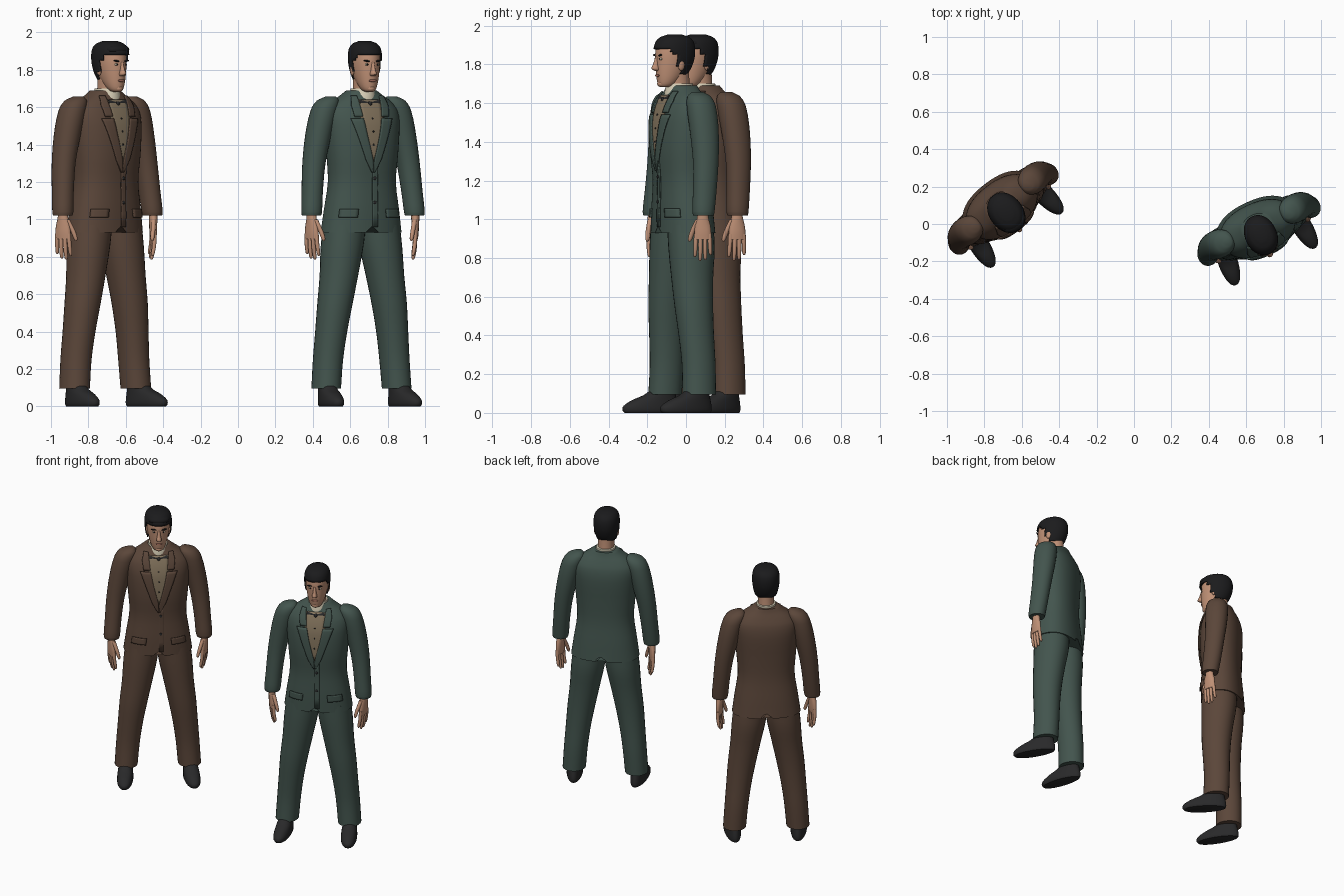
import bpy, bmesh, math
from mathutils import Matrix, Vector

if "Cube" in bpy.data.objects:
    bpy.data.objects.remove(bpy.data.objects["Cube"])

# ---------- materials ----------
def mat(name, r, g, b):
    m = bpy.data.materials.new(name)
    m.diffuse_color = (r, g, b, 1)
    m.use_nodes = True
    m.node_tree.nodes["Principled BSDF"].inputs["Base Color"].default_value = m.diffuse_color
    return m

BROWN = mat("brown cloth", .105, .062, .042)
GREEN = mat("green cloth", .056, .090, .076)
SKIN = mat("skin", .52, .28, .18)
HAIR = mat("black hair", .011, .011, .012)
SHOE = mat("black leather", .022, .022, .023)
CREAM = mat("cream collar", .68, .62, .47)
TAN = mat("tan shirt", .23, .175, .11)
LIPS = mat("lips", .36, .15, .105)

FIG = {}   # current figure: prefix, place, turn

# ---------- helpers ----------
def sample(S, z):
    """Smooth interpolation of sections (z, cx, cy, a, b)."""
    z = min(max(z, S[0][0]), S[-1][0])
    i = 0
    while i < len(S) - 2 and z > S[i + 1][0]:
        i += 1
    h = S[i + 1][0] - S[i][0]
    t = (z - S[i][0]) / h

    def slope(j, c):
        p, q = S[max(j - 1, 0)], S[min(j + 1, len(S) - 1)]
        return (q[c] - p[c]) / (q[0] - p[0])
    return [(2*t**3 - 3*t*t + 1) * S[i][c] + (t**3 - 2*t*t + t) * h * slope(i, c)
            + (3*t*t - 2*t**3) * S[i + 1][c] + (t**3 - t*t) * h * slope(i + 1, c)
            for c in (1, 2, 3, 4)]

def loft(S, n=24, e=2.0, sub=3):
    """Skin over horizontal superellipse sections."""
    bm = bmesh.new()
    zs = [S[i][0] + (S[i + 1][0] - S[i][0]) * k / sub
          for i in range(len(S) - 1) for k in range(sub)] + [S[-1][0]]
    rings = []
    for z in zs:
        cx, cy, a, b = sample(S, z)
        a, b = max(a, .002), max(b, .002)
        ring = []
        for i in range(n):
            c, s = math.cos(2*math.pi*i/n), math.sin(2*math.pi*i/n)
            ring.append(bm.verts.new((cx + a * math.copysign(abs(c)**(2/e), c),
                                      cy + b * math.copysign(abs(s)**(2/e), s), z)))
        rings.append(ring)
    for r, q in zip(rings, rings[1:]):
        for i in range(n):
            j = (i + 1) % n
            bm.faces.new((r[i], r[j], q[j], q[i]))
    bm.faces.new(rings[0][::-1])
    bm.faces.new(rings[-1])
    return bm

def finish(bm, name, m, side=1, solid=0):
    """Mirror if needed, shade, and place in the current figure."""
    if side < 0:
        bm.transform(Matrix.Scale(-1, 4, (1, 0, 0)))
    bmesh.ops.recalc_face_normals(bm, faces=bm.faces[:])
    for f in bm.faces:
        f.smooth = True
    for ed in bm.edges:
        ed.smooth = ed.calc_face_angle(0) < .9
    me = bpy.data.meshes.new(name)
    bm.to_mesh(me)
    bm.free()
    me.materials.append(m)
    ob = bpy.data.objects.new(FIG["name"] + "_" + name, me)
    bpy.context.collection.objects.link(ob)
    ob.location = FIG["place"]
    ob.rotation_euler.z = FIG["turn"]
    if solid:
        mod = ob.modifiers.new("thickness", 'SOLIDIFY')
        mod.thickness, mod.offset = solid, 0
    return ob

def ball(name, m, loc, size, side=1, tilt=0):
    bm = bmesh.new()
    bmesh.ops.create_uvsphere(bm, u_segments=16, v_segments=10, radius=1)
    bm.transform(Matrix.Translation(loc) @ Matrix.Rotation(tilt, 4, 'Y') @ Matrix.Diagonal((*size, 1)))
    finish(bm, name, m, side)

def front(S, x, z, e):
    cx, cy, a, b = sample(S, z)
    u = min(abs(x - cx) / a, .98)
    return cy - b * (1 - u**e)**(1/e)

def patch(name, m, rows, lift, side=1, nx=5, nz=5):
    """Plate lying on the jacket front; rows are (z, inner x, outer x)."""
    bm = bmesh.new()
    grid = []
    for p, q in zip(rows, rows[1:]):
        for k in range(nz + (q is rows[-1])):
            z, x0, x1 = [u + (v - u) * k / nz for u, v in zip(p, q)]
            xs = [x0 + (x1 - x0) * i / nx for i in range(nx + 1)]
            grid.append([bm.verts.new((x, front(TORSO, x, z, 2.3) - lift, z)) for x in xs])
    for r, q in zip(grid, grid[1:]):
        for i in range(nx):
            bm.faces.new((r[i], r[i + 1], q[i + 1], q[i]))
    finish(bm, name, m, side, .008)

# ---------- sections: z, centre x, centre y, half width, half depth ----------
TORSO = [(.93, 0, .005, .225, .142), (1.05, 0, 0, .208, .138), (1.2, 0, -.005, .187, .130),
         (1.35, 0, -.01, .197, .137), (1.5, 0, -.005, .208, .137), (1.58, 0, 0, .203, .122),
         (1.63, 0, 0, .165, .100), (1.665, 0, 0, .115, .082), (1.69, 0, 0, .080, .073)]
ARM = [(1.02, .304, -.02, .050, .054), (1.04, .303, -.02, .054, .058), (1.15, .294, -.008, .055, .062),
       (1.3, .278, .005, .060, .067), (1.45, .25, .01, .068, .075), (1.58, .218, .008, .070, .076),
       (1.635, .196, .005, .058, .060), (1.658, .18, .002, .025, .028)]
LEG = [(.095, .208, 0, .076, .088), (.25, .196, .003, .078, .088), (.4, .18, -.003, .083, .092),
       (.55, .16, -.008, .092, .100), (.7, .136, -.006, .100, .109), (.85, .115, 0, .111, .120),
       (.97, .10, 0, .112, .120)]
SHOE_S = [(0, 0, -.078, .046, .142), (.012, 0, -.08, .052, .15), (.035, 0, -.078, .053, .148),
          (.065, 0, -.058, .050, .122), (.09, 0, -.03, .047, .088), (.13, 0, 0, .044, .06)]
HEAD = [(1.682, 0, -.10, .018, .020), (1.69, 0, -.092, .034, .040), (1.72, 0, -.078, .050, .062),
        (1.76, 0, -.062, .062, .083), (1.80, 0, -.052, .070, .095), (1.85, 0, -.046, .075, .102),
        (1.90, 0, -.043, .071, .095), (1.93, 0, -.042, .053, .070), (1.944, 0, -.042, .022, .030)]
NOSE = [(1.766, 0, -.142, .012, .012), (1.776, 0, -.150, .018, .023),
        (1.80, 0, -.146, .012, .019), (1.842, 0, -.141, .008, .010)]
NECK = [(1.60, 0, -.012, .056, .060), (1.70, 0, -.022, .054, .060), (1.77, 0, -.03, .055, .064)]
COLLAR = [(1.60, 0, -.015, .074, .080), (1.65, 0, -.016, .071, .079), (1.70, 0, -.014, .063, .069)]
PALM = [(.895, 0, 0, .014, .044), (.93, 0, 0, .018, .045), (.97, 0, 0, .020, .040),
        (1.01, 0, 0, .022, .030), (1.05, 0, 0, .022, .028)]

def hand(side):
    turn = Matrix.Translation((.306, -.025, 0)) @ Matrix.Rotation(math.radians(-25), 4, 'Z')
    parts = [("palm", PALM)]
    for k, tip in enumerate((.805, .785, .79, .815)):
        y = -.034 + .0225 * k
        parts.append(("finger", [(tip, -.012, y * 1.2, .004, .004), (tip + .01, -.011, y * 1.18, .009, .009),
                                 (tip + .06, -.003, y * 1.1, .011, .011), (.925, 0, y, .012, .012)]))
    parts.append(("thumb", [(.885, -.02, -.068, .004, .005), (.897, -.02, -.066, .010, .011),
                            (.94, -.013, -.052, .012, .014), (1.0, -.003, -.022, .014, .016)]))
    for name, S in parts:
        bm = loft(S, 14)
        bm.transform(turn)
        finish(bm, name, SKIN, side)

def hair(extra):
    S = [(z + (.007 if z > 1.88 else 0), x, y, a + extra, b + extra) for z, x, y, a, b in HEAD]
    bm = loft(S, 48, 2.1, 4)

    def bare(f):      # face, temples and nape stay free of hair
        c = f.calc_center_median()
        line = 1.878 if c.y < -.095 else 1.845 if c.y < -.065 else 1.795 if c.y < -.04 else 1.75
        return c.z < line
    bmesh.ops.delete(bm, geom=[f for f in bm.faces if bare(f)], context='FACES')
    finish(bm, "hair", HAIR, 1, .006)

def man(name, place, turn, cloth, full_hair):
    FIG.update(name=name, place=(*place, 0), turn=math.radians(turn))
    # jacket body with small notches at the hem
    bm = loft(TORSO, 48, 2.3, 3)
    for v in bm.verts:
        if v.co.z < .935 and abs(v.co.x) < .004:
            v.co.z += .035
    finish(bm, "jacket", cloth)
    # shirt front, collar, neck
    patch("shirt_front", TAN, [(1.31, -.012, .012), (1.5, -.062, .062), (1.64, -.075, .075)], .003)
    finish(loft(COLLAR, 32), "collar", CREAM)
    finish(loft(NECK, 24), "neck", SKIN)
    for z in (1.54, 1.47, 1.40):
        ball("stud", SHOE, (0, front(TORSO, 0, z, 2.3) - .007, z), (.005, .004, .005))
    # jacket details
    patch("front_edge", cloth, [(.96, 0, .03), (1.31, 0, .03)], .003)
    for z in (1.22, 1.09):
        ball("button", SHOE, (.012, front(TORSO, 0, z, 2.3) - .009, z), (.009, .004, .009))
    # bow tie
    ball("bow_knot", SHOE, (0, -.107, 1.618), (.013, .012, .014))
    for s in (1, -1):
        bm = bmesh.new()
        bmesh.ops.create_cone(bm, cap_ends=True, segments=12, radius1=.010, radius2=.024, depth=.052)
        bm.transform(Matrix.Translation((.032, -.102, 1.618)) @ Matrix.Rotation(math.radians(12), 4, 'Z')
                     @ Matrix.Diagonal((1, .5, 1, 1)) @ Matrix.Rotation(math.pi / 2, 4, 'Y'))
        finish(bm, "bow_wing", SHOE, s)
        # lapels and pocket flaps
        patch("lapel", cloth, [(1.25, 0, .008), (1.32, .004, .045), (1.45, .036, .09), (1.54, .053, .122)], .009, s)
        patch("lapel_top", cloth, [(1.55, .055, .10), (1.61, .062, .108), (1.66, .066, .095)], .008, s)
        patch("pocket_flap", cloth, [(1.01, .085, .178), (1.055, .08, .172)], .006, s)
        # limbs
        finish(loft(ARM, 24, 2.1), "sleeve", cloth, s)
        finish(loft(LEG, 28, 2.1), "trouser_leg", cloth, s)
        bm = loft(SHOE_S, 28, 2.2)
        for v in bm.verts:      # narrower heel
            v.co.x *= 1 - .9 * max(0, v.co.y + .06)
        bm.transform(Matrix.Translation((.21, 0, 0)) @ Matrix.Rotation(math.radians(6), 4, 'Z'))
        finish(bm, "shoe", SHOE, s)
        hand(s)
        # ears, eyes, brows
        ball("ear", SKIN, (.073, -.04, 1.80), (.010, .019, .032), s)
        ye = front(HEAD, .03, 1.828, 2)
        ball("eye", CREAM, (.03, ye + .004, 1.828), (.013, .006, .006), s)
        ball("iris", HAIR, (.03, ye - .001, 1.828), (.005, .003, .005), s)
        ball("brow", HAIR, (.032, ye - .001, 1.847), (.021, .006, .005), s, math.radians(-8))
    # head
    finish(loft(HEAD, 32), "head", SKIN)
    finish(loft(NOSE, 16), "nose", SKIN)
    ball("lips", LIPS, (0, front(HEAD, 0, 1.742, 2) + .002, 1.742), (.023, .007, .007))
    ball("chin", SKIN, (0, -.118, 1.70), (.024, .022, .018))
    hair(.012 if full_hair else .007)
    if full_hair:
        ball("hair_quiff", HAIR, (0, -.105, 1.907), (.072, .052, .031))

man("brown_suit_man", (-.71, .095), 38, BROWN, True)
man("green_suit_man", (.66, -.02), 25, GREEN, False)
